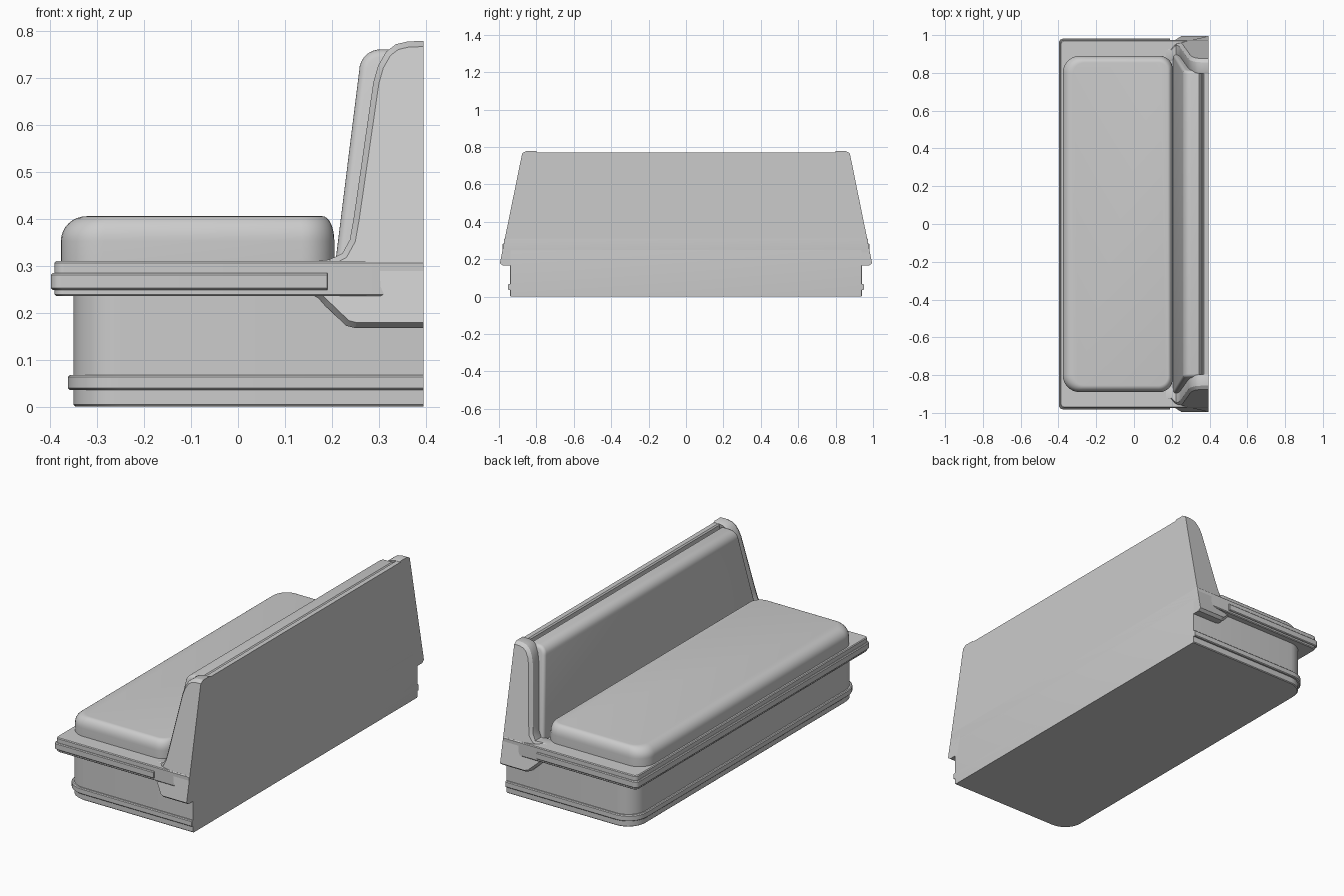
import bpy, bmesh, math
from mathutils import Vector

if "Cube" in bpy.data.objects:
    bpy.data.objects.remove(bpy.data.objects["Cube"])

BACK = 0.395
grey = bpy.data.materials.new("soft grey")
grey.diffuse_color = (0.6, 0.6, 0.6, 1)
grey.use_nodes = True
grey.node_tree.nodes["Principled BSDF"].inputs["Base Color"].default_value = grey.diffuse_color


def loft(name, rings, bevel=0.0, angle=35):
    """Skin a stack of matching closed rings and cap both ends."""
    bm = bmesh.new()
    rows = [[bm.verts.new(p) for p in ring] for ring in rings]
    n = len(rows[0])
    for a, b in zip(rows, rows[1:]):
        for i in range(n):
            j = (i + 1) % n
            bm.faces.new((a[i], a[j], b[j], b[i]))
    bm.faces.new(rows[0][::-1])
    bm.faces.new(rows[-1])
    bmesh.ops.recalc_face_normals(bm, faces=bm.faces)
    me = bpy.data.meshes.new(name)
    bm.to_mesh(me)
    bm.free()
    me.materials.append(grey)
    ob = bpy.data.objects.new(name, me)
    bpy.context.collection.objects.link(ob)
    bpy.ops.object.select_all(action='DESELECT')
    ob.select_set(True)
    bpy.context.view_layer.objects.active = ob
    if bevel:
        m = ob.modifiers.new("round ends", 'BEVEL')
        m.width, m.segments = bevel, 4
        m.limit_method, m.angle_limit = 'ANGLE', math.radians(50)
        bpy.ops.object.modifier_apply(modifier=m.name)
    bpy.ops.object.shade_smooth_by_angle(angle=math.radians(angle))
    return ob


def plan(x0, x1, hy, z, rf, rb, seg=8):
    """Rounded rectangle in plan: radius rf at the front, rb at the back."""
    corners = ((x1 - rb, hy - rb, rb, 0), (x0 + rf, hy - rf, rf, 90),
               (x0 + rf, rf - hy, rf, 180), (x1 - rb, rb - hy, rb, 270))
    return [(cx + r * math.cos(a), cy + r * math.sin(a), z)
            for cx, cy, r, d in corners
            for a in [math.radians(d + 90 * k / seg) for k in range(seg + 1)]]


def slab(name, x0, x1, hy, z0, z1, rf, rb=0.001, c=0.004):
    """Plan-shaped slab with a small chamfer on front and sides."""
    return loft(name, [plan(x0 + d, x1, hy - d, z, rf, rb)
                       for d, z in ((c, z0), (0, z0 + c), (0, z1 - c), (c, z1))])


def outer(x, z):
    """Half length of the leaning end panels, flaring out towards the back."""
    y = 0.995 - 0.203 * (z - 0.18)
    if z < 0.32:
        y -= 0.03 * min(1, max(0, (0.25 - x) / 0.05))
    return y


def inset(pts, d):
    """Offset a clockwise profile inward, keeping the back edge in place."""
    res = []
    for i, p in enumerate(pts):
        a, b = Vector(pts[i - 1]), Vector(pts[(i + 1) % len(pts)])
        p = Vector(p)
        n1, n2 = (Vector((v.y, -v.x)) for v in ((p - a).normalized(), (b - p).normalized()))
        if p.x > BACK - 0.001:
            res.append((BACK, p.y + (d if p.y < 0.4 else -d)))
        else:
            q = p + (n1 + n2) * (d / max(0.6, 1 + n1.dot(n2)))
            res.append((q.x, q.y))
    return res


# Base box, kick strip, seat deck and its trim band
slab("base", -0.35, BACK, 0.94, 0.0, 0.25, 0.10)
slab("kick_strip", -0.362, BACK, 0.952, 0.035, 0.067, 0.108)
slab("seat_deck", -0.39, BACK, 0.973, 0.235, 0.31, 0.02)
slab("trim_band", -0.398, 0.19, 0.981, 0.248, 0.284, 0.022)

# Seat cushion: broad roll at the front, tighter at the back
rings = [plan(-0.377, 0.205, 0.89, 0.305, 0.09, 0.07)]
for k in range(9):
    a = math.radians(90 * k / 8)
    s, u = math.sin(a), 1 - math.cos(a)
    rings.append(plan(-0.377 + 0.055 * u, 0.205 - 0.025 * u, 0.89 - 0.035 * u,
                      0.352 + 0.053 * s, 0.09 - 0.03 * u, 0.07 - 0.02 * u))
loft("seat_cushion", rings, angle=50)

# Leaning end panels with a chamfered outer rim
end = [(0.155, 0.236), (0.17, 0.31), (0.195, 0.313), (0.222, 0.326), (0.238, 0.355),
       (0.246, 0.40), (0.288, 0.69), (0.298, 0.725), (0.315, 0.755), (0.336, 0.771),
       (0.362, 0.777), (BACK, 0.778), (BACK, 0.167), (0.25, 0.167), (0.23, 0.172),
       (0.185, 0.215), (0.17, 0.229)]
small = inset(end, 0.012)
soft = inset(end, 0.004)
for side, label in ((1, "left"), (-1, "right")):
    loft(label + "_end_panel",
         [[(x, side * (outer(x, z) - d), z) for x, z in prof]
          for prof, d in ((soft, 0.078), (end, 0.07), (end, 0.018), (small, 0.0))], angle=30)


def across(name, prof, gap, bevel=0.0):
    """Profile run from one end panel to the other."""
    def half(z):
        return 0.995 - 0.203 * (z - 0.18) - gap
    return loft(name, [[(x, s * half(z), z) for x, z in prof] for s in (-1, 1)], bevel)


# Back board with its top rail, and the padded backrest
across("back_board", [(0.29, 0.25), (0.335, 0.735), (0.363, 0.74), (0.364, 0.765),
                      (0.37, 0.772), (BACK, 0.772), (BACK, 0.25)], 0.04)
roll = [(0.258 + 0.045 * (1 - math.cos(a)), 0.715 + 0.045 * math.sin(a))
        for a in [math.radians(90 * k / 8) for k in range(9)]]
across("back_cushion", [(0.205, 0.29)] + roll +
       [(0.345, 0.76), (0.358, 0.75), (0.358, 0.29)], 0.068, 0.022)
